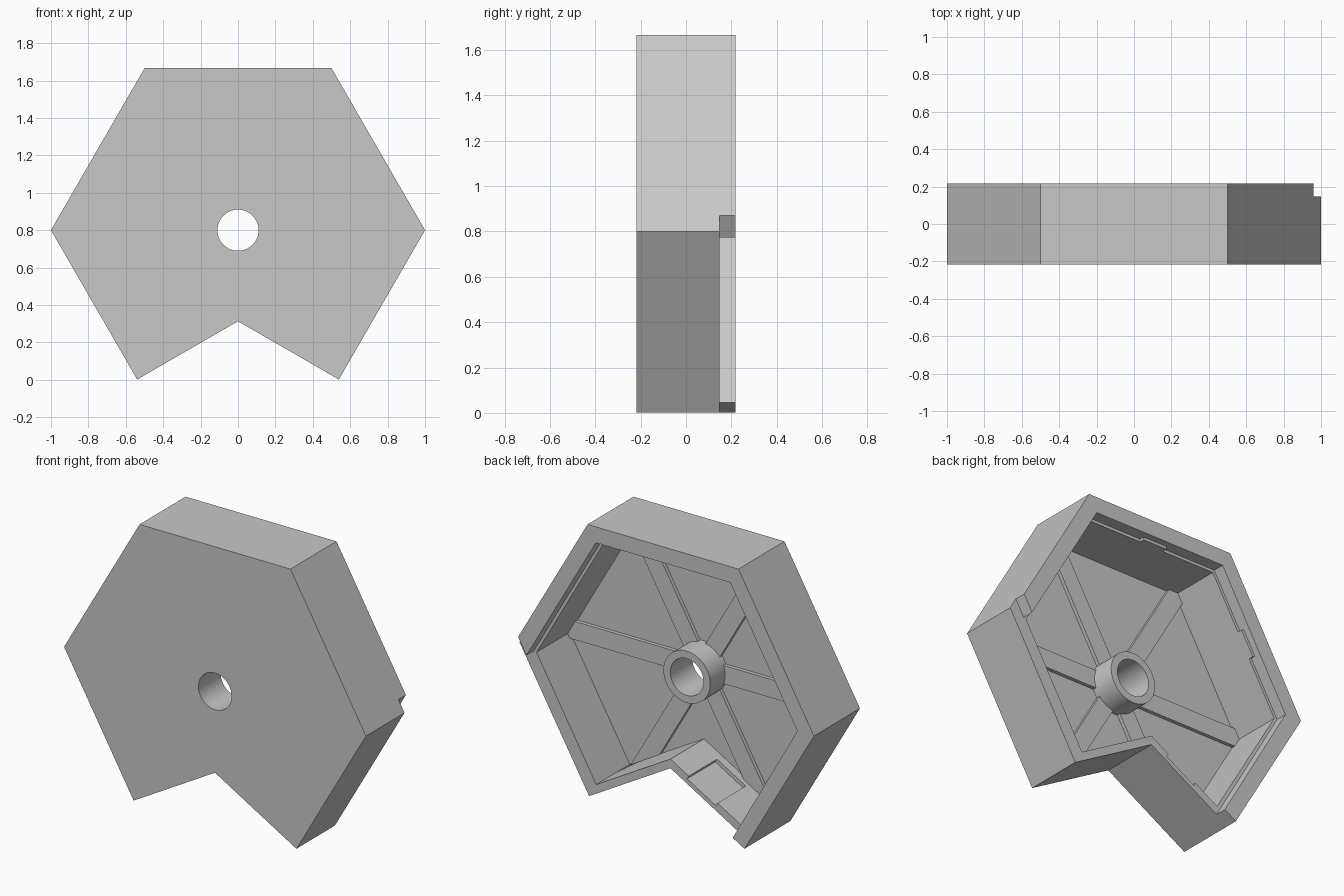
import bpy, bmesh, math
from mathutils import Vector

cube = bpy.data.objects.get("Cube")
if cube:
    bpy.data.objects.remove(cube, do_unlink=True)

CZ = 0.80                                # height of the hub axis
FRONT, BACK = -0.2175, 0.2175
FLOOR, LEDGE = -0.17, 0.147              # pocket floor and lid ledge depths
SLOPE = math.tan(math.radians(60))
GREY = (0.58, 0.58, 0.58, 1)

grey = bpy.data.materials.new("plain grey")
grey.use_nodes = True
grey.diffuse_color = GREY
grey.node_tree.nodes["Principled BSDF"].inputs["Base Color"].default_value = GREY


def prism(name, points, y0, y1):
    """Extrude an (x, z) outline from y0 to y1."""
    bm = bmesh.new()
    face = bm.faces.new([bm.verts.new((x, y0, z)) for x, z in points])
    grown = bmesh.ops.extrude_face_region(bm, geom=[face])["geom"]
    bmesh.ops.translate(bm, vec=(0, y1 - y0, 0),
                        verts=[v for v in grown if isinstance(v, bmesh.types.BMVert)])
    bmesh.ops.recalc_face_normals(bm, faces=bm.faces)
    mesh = bpy.data.meshes.new(name)
    bm.to_mesh(mesh)
    bm.free()
    mesh.materials.append(grey)
    obj = bpy.data.objects.new(name, mesh)
    bpy.context.collection.objects.link(obj)
    return obj


def disc(name, radius, y0, y1, sides=64):
    turn = [2 * math.pi * i / sides for i in range(sides)]
    return prism(name, [(radius * math.cos(a), CZ + radius * math.sin(a)) for a in turn], y0, y1)


def bar(name, origin, angle, s0, s1, t0, t1, y0, y1):
    """Box laid along a direction in the xz plane: s along it, t across it."""
    u = Vector((math.cos(angle), math.sin(angle)))
    v = Vector((-u.y, u.x))
    o = Vector(origin)
    corners = [(s0, t0), (s1, t0), (s1, t1), (s0, t1)]
    return prism(name, [tuple(o + u * s + v * t) for s, t in corners], y0, y1)


def subtract(target, cutter):
    mod = target.modifiers.new("cut", "BOOLEAN")
    mod.operation, mod.solver, mod.object = "DIFFERENCE", "EXACT", cutter
    bpy.context.view_layer.objects.active = target
    bpy.ops.object.modifier_apply(modifier=mod.name)
    bpy.data.objects.remove(cutter, do_unlink=True)


def notched_hexagon(radius, left_radius, apex):
    """Hexagon with a wide V notch below; the lower +x side has its own radius."""
    def foot(r):
        x = (apex - CZ + SLOPE * r) / (SLOPE + 1 / SLOPE)
        return x, apex - x / SLOPE
    half, top = radius / 2, CZ + radius * SLOPE / 2
    side = ((radius + left_radius) / 2, CZ - (left_radius - radius) * SLOPE / 2)
    fx, fz = foot(radius)
    return [(-half, top), (half, top), side, foot(left_radius), (0, apex), (-fx, fz), (-radius, CZ)]


# Outer body
shell = prism("hexagonal_shell", notched_hexagon(1.0, 1.0, 0.313), FRONT, BACK)

# Inner pocket, leaving the ribs and hub standing on the floor
pocket = prism("pocket_cutter", notched_hexagon(0.87, 0.905, 0.368), FLOOR, BACK + 0.1)
for i in range(6):
    subtract(pocket, bar("rib", (0, CZ), i * math.pi / 3, 0.03, 1.1,
                         -0.055, 0.055, FLOOR - 0.05, FLOOR + 0.022))
subtract(pocket, disc("hub", 0.155, FLOOR - 0.06, -0.008))
subtract(shell, pocket)

# Lid recess: thin lip on four sides, lowered rim on the others
lip_r = 0.89
lip_top = CZ + lip_r * SLOPE / 2
lid = prism("lid_cutter", [
    (-lip_r / 2, lip_top), (lip_r / 2, lip_top), (0.905, 0.774), (1.01, 0.957),
    (1.3, 0.9), (0.6, -0.4), (-0.3, -0.4), (-0.463, 0.05), (-lip_r, CZ)], LEDGE, BACK + 0.1)
# Small catches on the lip
for side in (90, 150):
    d = lip_r * SLOPE / 2
    subtract(lid, bar("catch", (0, CZ), math.radians(side), d - 0.02, d + 0.05, -0.08, 0.08,
                      LEDGE - 0.02, LEDGE + 0.03))
subtract(shell, lid)

# Shallow recess inside one notch wall
subtract(shell, bar("recess_cutter", (0, 0.368), math.radians(210), 0.14, 0.36,
                    -0.05, 0.022, -0.12, BACK))

# Axle hole
subtract(shell, disc("axle_hole_cutter", 0.11, FRONT - 0.1, BACK + 0.1))

bpy.ops.object.select_all(action="DESELECT")
shell.select_set(True)
bpy.context.view_layer.objects.active = shell
bpy.ops.object.shade_smooth_by_angle(angle=math.radians(30))
